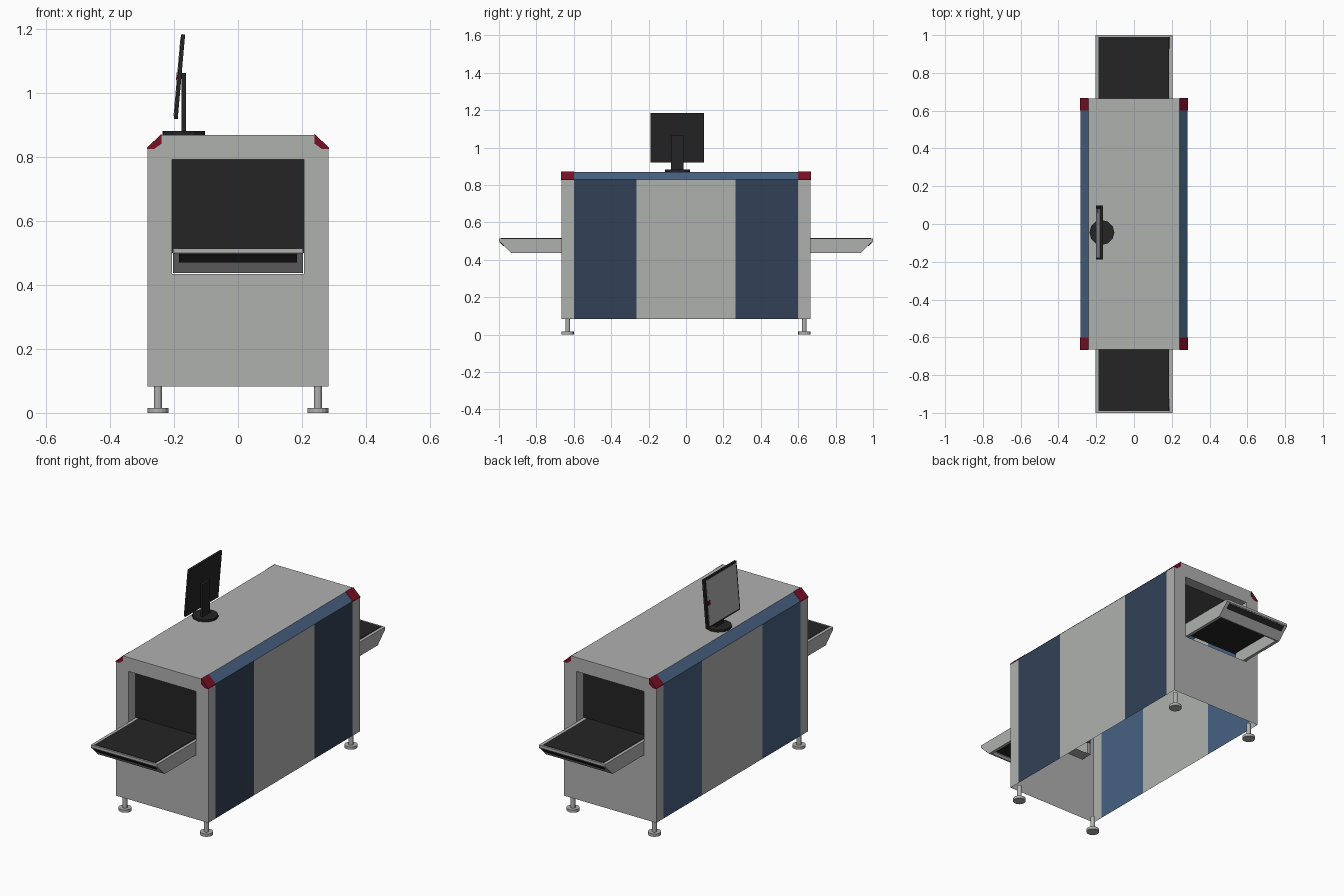
import bpy, bmesh, math
from mathutils import Matrix

if "Cube" in bpy.data.objects:
    bpy.data.objects.remove(bpy.data.objects["Cube"])


def mat(name, rgb):
    m = bpy.data.materials.new(name)
    m.diffuse_color = (*rgb, 1)
    m.use_nodes = True
    m.node_tree.nodes["Principled BSDF"].inputs["Base Color"].default_value = m.diffuse_color
    return m


GREY = mat("light_grey", (0.43, 0.44, 0.43))
BLACK = mat("black_rubber", (0.018, 0.018, 0.018))
NAVY = mat("navy_blue", (0.032, 0.053, 0.095))
BLUE = mat("steel_blue", (0.062, 0.12, 0.22))
RED = mat("dark_red", (0.19, 0.005, 0.018))


def finish(name, bm, mats, mirror=(False, False)):
    bmesh.ops.recalc_face_normals(bm, faces=bm.faces[:])
    me = bpy.data.meshes.new(name)
    bm.to_mesh(me)
    bm.free()
    for m in mats:
        me.materials.append(m)
    ob = bpy.data.objects.new(name, me)
    bpy.context.collection.objects.link(ob)
    if any(mirror):
        mod = ob.modifiers.new("mirror", 'MIRROR')
        mod.use_axis = (mirror[0], mirror[1], False)
    return ob


def box(name, lo, hi, m, mirror=(False, False)):
    bm = bmesh.new()
    bmesh.ops.create_cube(bm, size=1)
    for v in bm.verts:
        v.co = [(lo[i] + hi[i]) / 2 + v.co[i] * (hi[i] - lo[i]) for i in range(3)]
    return finish(name, bm, [m], mirror)


def prism(name, profile, axis, a, b, m, mirror=(False, False)):
    """Extrude a closed profile along x (profile is y,z) or y (profile is x,z)."""
    bm = bmesh.new()
    place = (lambda p, t: (t, p[0], p[1])) if axis == 'x' else (lambda p, t: (p[0], t, p[1]))
    r0, r1 = ([bm.verts.new(place(p, t)) for p in profile] for t in (a, b))
    n = len(profile)
    for i in range(n):
        bm.faces.new((r0[i], r0[(i + 1) % n], r1[(i + 1) % n], r1[i]))
    bm.faces.new(r0)
    bm.faces.new(r1)
    return finish(name, bm, [m], mirror)


def cyl(name, x, y, z0, z1, r, sides, m, mirror=(False, False)):
    bm = bmesh.new()
    bmesh.ops.create_cone(bm, cap_ends=True, segments=sides, radius1=r, radius2=r, depth=z1 - z0,
                          matrix=Matrix.Translation((x, y, (z0 + z1) / 2)))
    return finish(name, bm, [m], mirror)


FRONT = (False, True)    # copy front to back
CORNERS = (True, True)   # copy to all four corners

# Cabinet: open-bottomed shell with a tunnel opening and reveal in each end
bm = bmesh.new()
outline = [(-.283, .083), (-.283, .83), (-.24, .87), (.24, .87), (.283, .83), (.283, .083)]
hole = [(-.207, .435), (-.207, .793), (.207, .793), (.207, .435)]
rings = [[bm.verts.new((x, y, z)) for x, z in outline] for y in (-.665, -.6, -.265, 0)]
for j in range(3):
    for i in range(5):
        f = bm.faces.new((rings[j][i], rings[j][i + 1], rings[j + 1][i + 1], rings[j + 1][i]))
        if i in (0, 4) and j == 1:            # side panels
            f.material_index = 1 if i == 4 else 2
        elif i in (1, 3) and j > 0:           # chamfer strips
            f.material_index = 2
o = rings[0]
h, d = ([bm.verts.new((x, y, z)) for x, z in hole] for y in (-.665, -.6))
for f in ((o[0], o[1], h[1], h[0]), (o[1], o[2], o[3], o[4], h[2], h[1]),
          (o[4], o[5], h[3], h[2]), (o[5], o[0], h[0], h[3])):
    bm.faces.new(f)
for i in range(4):
    bm.faces.new((h[i], h[(i + 1) % 4], d[(i + 1) % 4], d[i]))
finish("cabinet", bm, [GREY, NAVY, BLUE], FRONT)

# Red corner caps and tunnel curtains
prism("corner_cap", [(.285, .83), (.24, .872), (.24, .842), (.262, .826), (.284, .826)],
      'y', -.667, -.6, RED, CORNERS)
box("tunnel_curtain", (-.207, -.604, .50), (.207, -.6, .793), BLACK, FRONT)

# Conveyor trays: side cheeks, sloped end, belt and belt return slot
prism("tray_side", [(-.6, .437), (-.6, .514), (-1, .514), (-1, .5), (-.935, .437)],
      'x', .187, .204, GREY, CORNERS)
prism("tray_end", [(-1, .514), (-1, .5), (-.935, .437), (-.928, .437), (-.99, .502), (-.99, .514)],
      'x', -.187, .187, GREY, FRONT)
box("conveyor_belt", (-.187, -.99, .507), (.185, -.6, .516), BLACK, FRONT)
prism("belt_slot", [(-.999, .494), (-.976, .471), (-.972, .475), (-.995, .498)],
      'x', -.185, .185, BLACK, FRONT)

# Levelling feet
cyl("foot_stem", .25, -.633, .012, .09, .0125, 12, GREY, CORNERS)
cyl("foot_pad", .25, -.633, 0, .015, .033, 16, GREY, CORNERS)

# Monitor on its stand, screen facing the left side
cyl("monitor_base", -.17, -.045, .869, .882, .066, 12, BLACK)
box("monitor_post", (-.176, -.079, .88), (-.163, -.013, 1.063), BLACK)
parts = [box("monitor_case", (-.006, -.143, -.133), (.006, .143, .133), BLACK),
         box("monitor_screen", (-.008, -.134, -.124), (-.005, .127, .124), GREY),
         box("screen_marker", (-.010, .105, -.012), (-.007, .13, .012), RED)]
for p in parts:
    p.location = (-.183, -.046, 1.052)
    p.rotation_euler = (0, math.radians(5), 0)
